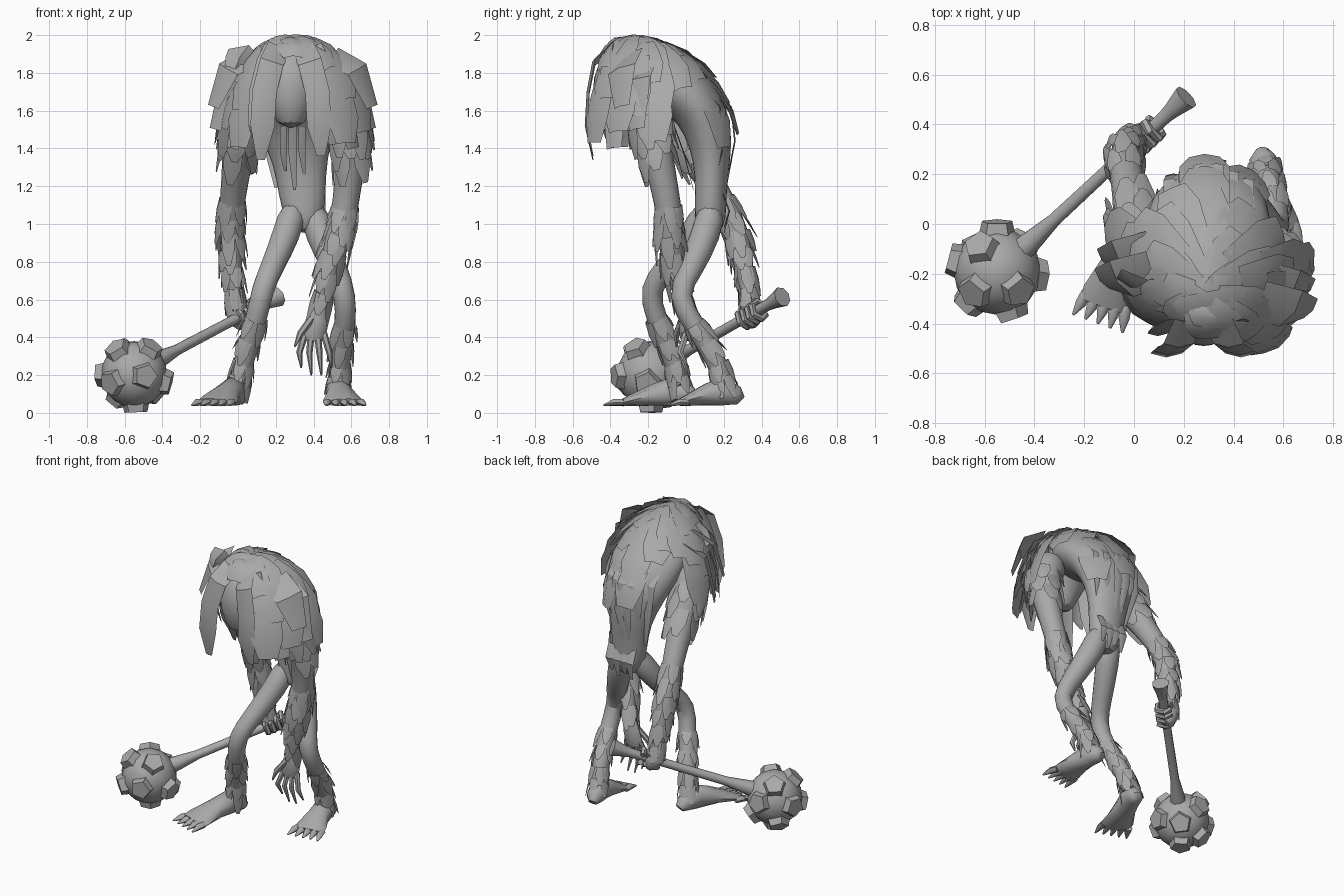
import bpy, bmesh, random
from math import sin, cos, pi, radians
from mathutils import Vector

random.seed(4)
cube = bpy.data.objects.get("Cube")
if cube:
    bpy.data.objects.remove(cube)

grey = bpy.data.materials.new("stone_grey")
grey.use_nodes = True
grey.diffuse_color = (0.4, 0.4, 0.4, 1)
grey.node_tree.nodes["Principled BSDF"].inputs["Base Color"].default_value = (0.4, 0.4, 0.4, 1)


def finish(name, bm, smooth=50, subsurf=0):
    mesh = bpy.data.meshes.new(name)
    bm.to_mesh(mesh)
    bm.free()
    mesh.materials.append(grey)
    ob = bpy.data.objects.new(name, mesh)
    bpy.context.collection.objects.link(ob)
    if smooth:
        bpy.ops.object.select_all(action='DESELECT')
        ob.select_set(True)
        bpy.context.view_layer.objects.active = ob
        bpy.ops.object.shade_smooth_by_angle(angle=radians(smooth))
    if subsurf:
        ob.modifiers.new("round", 'SUBSURF').levels = subsurf
        ob.modifiers["round"].render_levels = subsurf
    return ob


def tube(bm, pts, sides=10):
    """Loft ellipses along points (x, y, z, radius across, radius deep)."""
    rings = []
    for i, p in enumerate(pts):
        a, b = pts[max(i - 1, 0)], pts[min(i + 1, len(pts) - 1)]
        t = (Vector(b[:3]) - Vector(a[:3])).normalized()
        u = (Vector((1, 0, 0)) - t * t.x).normalized()
        v = t.cross(u)
        rings.append([bm.verts.new(Vector(p[:3]) + u * p[3] * cos(k * 2 * pi / sides)
                                   + v * p[-1] * sin(k * 2 * pi / sides)) for k in range(sides)])
    for r, s in zip(rings, rings[1:]):
        for k in range(sides):
            j = (k + 1) % sides
            bm.faces.new((r[k], r[j], s[j], s[k]))
    bm.faces.new(rings[0][::-1])
    bm.faces.new(rings[-1])


def lock(bm, pts, width, out, tip=0.16):
    """A tapering, slightly cupped card of hair along a path."""
    pts = [Vector(p) for p in pts]
    rows, n = [], len(pts)
    for i, p in enumerate(pts):
        t = pts[min(i + 1, n - 1)] - pts[max(i - 1, 0)]
        side = t.cross(out).normalized()
        w = width * (0.46 if i < n - 1 else tip)
        rows.append([bm.verts.new(q) for q in
                     (p - side * w, p + out * w * 0.25, p + side * w)])
    for r, s in zip(rows, rows[1:]):
        for k in (0, 1):
            bm.faces.new((r[k], r[k + 1], s[k + 1], s[k]))


# torso, neck and head
bm = bmesh.new()
tube(bm, [(0.35, 0.12, 0.95, 0.05, 0.06), (0.35, 0.13, 1.03, 0.11, 0.09), (0.34, 0.13, 1.16, 0.13, 0.085),
          (0.33, 0.14, 1.33, 0.145, 0.1), (0.31, 0.12, 1.52, 0.22, 0.14), (0.3, 0.03, 1.68, 0.27, 0.16),
          (0.29, -0.13, 1.77, 0.26, 0.15), (0.28, -0.27, 1.81, 0.2, 0.13)], 12)
finish("torso", bm, 60, 1)
bm = bmesh.new()
tube(bm, [(0.28, -0.17, 1.86, 0.1), (0.28, -0.25, 1.84, 0.16), (0.28, -0.34, 1.78, 0.18),
          (0.28, -0.38, 1.65, 0.13), (0.28, -0.38, 1.5, 0.07)], 12)
finish("head", bm, 60, 1)

# arms and legs
limbs = {
    "left_arm": [(0.5, -0.2, 1.72, 0.13), (0.58, -0.2, 1.57, 0.12), (0.6, -0.15, 1.35, 0.085),
                 (0.57, -0.09, 1.1, 0.072), (0.54, -0.09, 0.95, 0.078), (0.48, -0.06, 0.75, 0.055), (0.43, 0, 0.53, 0.036)],
    "right_arm": [(0.1, -0.14, 1.72, 0.13), (0.02, -0.09, 1.57, 0.12), (0.0, 0.05, 1.35, 0.085),
                  (-0.03, 0.19, 1.13, 0.07), (-0.04, 0.27, 0.96, 0.07), (-0.03, 0.31, 0.77, 0.052), (-0.01, 0.34, 0.55, 0.036)],
    "left_leg": [(0.39, 0.14, 1.1, 0.08), (0.43, 0.11, 0.95, 0.085), (0.52, 0.02, 0.75, 0.07), (0.57, -0.05, 0.62, 0.06),
                 (0.57, 0.04, 0.47, 0.06), (0.54, 0.17, 0.27, 0.055), (0.53, 0.21, 0.12, 0.06)],
    "right_leg": [(0.3, 0.12, 1.1, 0.08), (0.26, 0.05, 0.95, 0.08), (0.18, -0.1, 0.77, 0.065), (0.13, -0.2, 0.66, 0.062),
                  (0.1, -0.16, 0.5, 0.06), (0.03, -0.06, 0.28, 0.055), (0, -0.03, 0.12, 0.06)],
}
for name, path in limbs.items():
    bm = bmesh.new()
    tube(bm, path)
    finish(name, bm, 60, 1)


# feet with five toes
def foot(name, heel, ball):
    bm = bmesh.new()
    h, b = Vector(heel), Vector(ball)
    d = (b - h).normalized()
    across = Vector((-d.y, d.x))
    sections = []
    for f, w, hgt in ((-0.14, 0.03, 0.03), (-0.05, 0.055, 0.055), (0.2, 0.065, 0.08),
                      (0.5, 0.075, 0.06), (0.85, 0.105, 0.032), (1, 0.1, 0.02)):
        p = h.lerp(b, f)
        sections.append((p.x, p.y, 0.036 + hgt, w, hgt))
    tube(bm, sections)
    for i in range(5):
        s = (i - 2) * 0.042
        a = b + across * s - d * 0.03
        steps = [a, a + d * 0.05 + across * s * 0.1, a + d * 0.105 + across * s * 0.25]
        tube(bm, [(p.x, p.y, 0.036 + r, r * 1.1, r) for p, r in zip(steps, (0.02, 0.02, 0.005))], 6)
    finish(name, bm, 60)


foot("left_foot", (0.52, 0.25), (0.56, -0.03))
foot("right_foot", (0, 0), (-0.12, -0.33))

# hanging left hand
bm = bmesh.new()
tube(bm, [(0.43, 0, 0.57, 0.04), (0.42, 0, 0.49, 0.06, 0.04), (0.4, 0, 0.41, 0.065, 0.035), (0.4, 0, 0.38, 0.05, 0.025)], 8)
for i in range(4):
    x = 0.355 + i * 0.033
    tip = 0.24 - 0.04 * (i in (1, 2))
    tube(bm, [(x, 0, 0.42, 0.019), (x + (i - 1.5) * 0.02, -0.03, 0.32, 0.017), (x + (i - 1) * 0.02, 0.01, tip, 0.005)], 6)
tube(bm, [(0.39, -0.02, 0.5, 0.02), (0.33, -0.05, 0.42, 0.018), (0.3, -0.05, 0.35, 0.005)], 6)
finish("left_hand", bm)

# mace handle, gripping right hand
start, end = Vector((-0.5, -0.15, 0.24)), Vector((0.21, 0.51, 0.615))
axis = (end - start).normalized()
bm = bmesh.new()
tube(bm, [(*start.lerp(end, f), r) for f, r in
          ((0, 0.06), (0.13, 0.045), (0.25, 0.029), (0.6, 0.027), (0.88, 0.03), (0.92, 0.036), (1, 0.055))], 8)
finish("mace_handle", bm, 60)
u = axis.cross(Vector((0, 0, 1))).normalized()
v = u.cross(axis)
bm = bmesh.new()
tube(bm, [(-0.01, 0.33, 0.6, 0.04), (-0.01, 0.34, 0.54, 0.06), (0.02, 0.35, 0.49, 0.055), (0.04, 0.35, 0.46, 0.025)], 8)
for i in range(4):
    c = start.lerp(end, 0.7 + i * 0.037)
    ring = [c + (u * cos(a) + v * sin(a)) * 0.05 for a in (2.6, 1.5, 0.5, -0.5, -1.6, -2.6)]
    tube(bm, [(*p, 0.019) for p in ring], 6)
finish("right_hand", bm)

# mace ball with five-sided studs
centre = Vector((-0.55, -0.19, 0.205))
bm = bmesh.new()
bmesh.ops.create_uvsphere(bm, u_segments=16, v_segments=10, radius=0.175)
bmesh.ops.translate(bm, verts=bm.verts, vec=centre)
finish("mace_ball", bm, 60)
bm = bmesh.new()
for d in ((0.05, 0, -1), (-0.37, 0.55, 0.75), (0.47, -0.42, 0.77), (-0.5, -0.45, 0.72), (0.32, -0.95, -0.05),
          (-0.65, -0.7, -0.25), (0.95, -0.1, -0.25), (0, 0.95, 0.15), (-0.95, 0.25, 0),
          (0.55, 0.6, -0.55), (-0.5, 0.5, -0.7)):
    d = Vector(d).normalized()
    made = bmesh.ops.create_cone(bm, cap_ends=True, segments=5, radius1=0.078, radius2=0.064, depth=0.06)
    turn = Vector((0, 0, 1)).rotation_difference(d).to_matrix().to_4x4()
    turn.translation = centre + d * 0.172
    bmesh.ops.transform(bm, matrix=turn, verts=made["verts"])
finish("mace_studs", bm, 0)


# shaggy mantle: rows of broad hair plates flowing outwards from the crown
crown = Vector((0.28, -0.32, 1.97))
core = Vector((0.29, -0.08, 1.5))


def mantle(angle, t):
    depth = 0.34 if sin(angle) > 0 else 0.41
    rim = Vector((0.3 + 0.38 * cos(angle), -0.1 + depth * sin(angle) - 0.08 * cos(angle)))
    s, c = sin(min(t, 1) * pi / 2), cos(min(t, 1) * pi / 2)
    return Vector((crown.x + (rim.x - crown.x) * s, crown.y + (rim.y - crown.y) * s,
                   crown.z - 0.6 * (1 - c) - max(t - 1, 0) * 0.9))


bm = bmesh.new()
for row in range(5):
    t0 = -0.06 + row * 0.15
    count = 8 + row * 2
    for k in range(count):
        deg = (k + 0.5 * (row % 2) + random.uniform(-0.2, 0.2)) * 360 / count
        front = 230 < deg < 310
        flank = 12 < deg < 65 or 115 < deg < 165
        if (front and row > 1) or (flank and row > 2):
            continue
        a = radians(deg)
        span = random.uniform(0.3, 0.42)
        path = []
        for i in range(4):
            p = mantle(a, t0 + span * i / 3)
            path.append(p + (p - core).normalized() * (0.002 + 0.011 * i))
        out = (path[1] - core).normalized()
        width = 2 * pi * 0.4 * sin(min(t0 + 0.22, 1) * pi / 2) / count * 1.5
        lock(bm, path, width, out, 0.28)
finish("hair_mantle", bm, 30)

# long strands lying down the middle of the back
bm = bmesh.new()
forward, back = Vector((0, -1, 0)), Vector((0, 1, 0))
for k in range(6):
    x = 0.15 + k * 0.06
    bow = 0.03 * abs(k - 2.5)
    lock(bm, [(x, 0.14 - bow, 1.76), (x, 0.25 - bow, 1.62), (x + 0.01, 0.27 - bow, 1.44),
              (x * 0.7 + 0.1, 0.23 - bow, random.uniform(1.18, 1.3))], 0.07, back)
finish("back_strands", bm, 30)

# long locks framing the face and shoulder tufts
bm = bmesh.new()
for x0, x1, x2, y, w, low in ((0.22, 0.14, 0.12, -0.51, 0.14, 1.34), (0.34, 0.42, 0.44, -0.51, 0.14, 1.36),
                              (0.18, 0.1, 0.09, -0.43, 0.09, 1.46), (0.4, 0.48, 0.5, -0.43, 0.1, 1.42)):
    lock(bm, [(x0, -0.38, 1.94), ((x0 + x1) / 2, y + 0.03, 1.86), (x1, y, 1.7),
              ((x1 + x2) / 2, y - 0.01, 1.52), (x2, y + 0.02, low)], w, forward)
for side in (-1, 1):
    for y, reach, top, low in ((-0.34, 0.42, 1.86, 1.62), (-0.26, 0.41, 1.8, 1.5), (-0.38, 0.32, 1.78, 1.4)):
        x = 0.29 + side * reach
        y -= 0.06 * side - 0.06
        lock(bm, [(0.29 + side * 0.2, y + 0.04, top + 0.03), (x - side * 0.08, y, top - 0.04), (x, y, low)],
             0.2, Vector((side * 0.7, -0.6, 0.3)).normalized(), 0.25)
lock(bm, [(0.08, -0.2, 1.8), (0.02, -0.24, 1.88), (-0.06, -0.2, 1.88)], 0.17, Vector((-0.4, -0.8, 0.4)).normalized(), 0.3)
finish("long_locks", bm, 30)

# chest strand and ragged loin hair
bm = bmesh.new()
for x, w, low in ((0.29, 0.05, 1.18), (0.24, 0.04, 1.28), (0.34, 0.04, 1.26)):
    lock(bm, [(x, -0.06, 1.52), (x, -0.01, 1.38), (x + 0.01, 0.04, low)], w, forward)
for k in range(4):
    x = 0.28 + k * 0.05
    lock(bm, [(x, 0.19, 1.16), (x, 0.225, 1.07), (x, 0.2, 0.95 + 0.03 * (k % 2))], 0.07, back)
finish("belly_and_loin_hair", bm, 30)


# fur cards around parts of the limbs
def fur(name, path, rows, length, width):
    bm = bmesh.new()
    for p, q in zip(path, path[1:]):
        a, b = Vector(p[:3]), Vector(q[:3])
        down = (b - a).normalized()
        for r in range(rows):
            f = r / rows
            c, rad = a.lerp(b, f), p[3] + (q[3] - p[3]) * f
            for k in range(6):
                ang = (k + 0.5 * (r % 2) + random.uniform(-0.3, 0.3)) * pi / 3
                out = Vector((cos(ang), sin(ang), 0))
                out = (out - down * out.dot(down)).normalized()
                ln = length * random.uniform(0.7, 1.2)
                base = c + out * rad * 0.88
                lock(bm, [base, base + down * ln * 0.5 + out * 0.012, base + down * ln + out * 0.022], width, out)
    finish(name, bm, 30)


for side in ("left", "right"):
    arm, leg = limbs[side + "_arm"], limbs[side + "_leg"]
    fur(side + "_shoulder_fur", arm[1:3], 3, 0.18, 0.11)
    fur(side + "_forearm_fur", arm[3:7], 2, 0.14, 0.075)
    fur(side + "_shin_fur", leg[4:7], 2, 0.12, 0.065)
